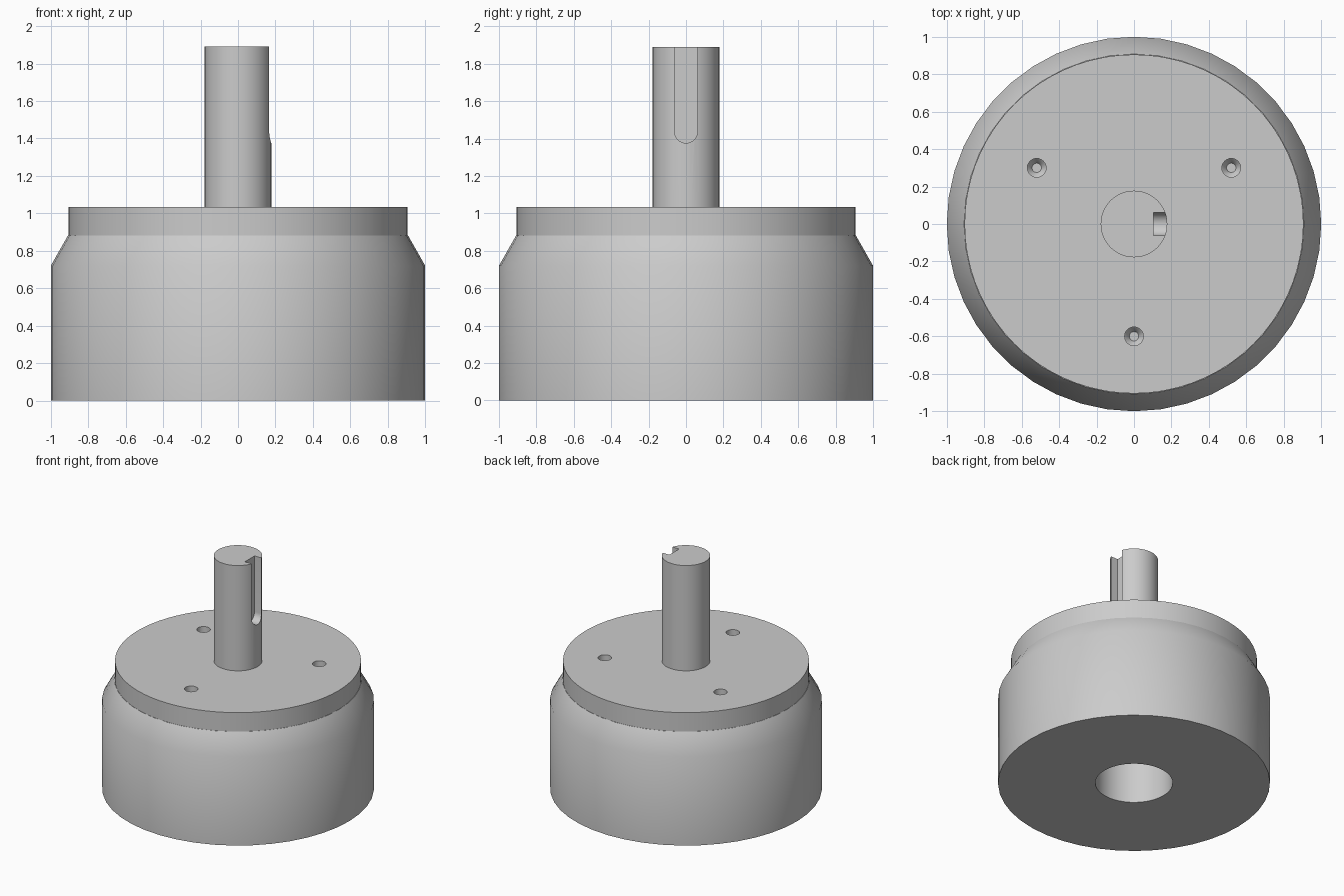
import bpy, bmesh, math
from mathutils import Matrix

cube = bpy.data.objects.get("Cube")
if cube:
    bpy.data.objects.remove(cube, do_unlink=True)

GREY = (0.6, 0.6, 0.6, 1.0)
steel = bpy.data.materials.new("grey_steel")
steel.use_nodes = True
steel.diffuse_color = GREY
steel.node_tree.nodes["Principled BSDF"].inputs["Base Color"].default_value = GREY


def link(name, bm):
    bmesh.ops.recalc_face_normals(bm, faces=bm.faces)
    mesh = bpy.data.meshes.new(name)
    bm.to_mesh(mesh)
    bm.free()
    mesh.materials.append(steel)
    obj = bpy.data.objects.new(name, mesh)
    bpy.context.collection.objects.link(obj)
    return obj


def lathe(name, profile, sides, location=(0, 0, 0)):
    """Spin an (r, z) profile that starts and ends on the axis."""
    bm = bmesh.new()
    verts = [bm.verts.new((r, 0, z)) for r, z in profile]
    edges = [bm.edges.new(pair) for pair in zip(verts, verts[1:])]
    bmesh.ops.spin(bm, geom=verts + edges, cent=(0, 0, 0), axis=(0, 0, 1),
                   angle=math.tau, steps=sides)
    bmesh.ops.remove_doubles(bm, verts=bm.verts, dist=0.0005)
    # merge the cap triangles into flat n-gons
    bmesh.ops.dissolve_limit(bm, angle_limit=0.01, verts=bm.verts, edges=bm.edges)
    obj = link(name, bm)
    obj.location = location
    return obj


def activate(obj):
    bpy.ops.object.select_all(action='DESELECT')
    obj.select_set(True)
    bpy.context.view_layer.objects.active = obj


def cut(obj, cutter):
    cutter.hide_render = True
    mod = obj.modifiers.new("cut", 'BOOLEAN')
    mod.operation = 'DIFFERENCE'
    mod.solver = 'EXACT'
    mod.object = cutter
    activate(obj)
    bpy.ops.object.modifier_apply(modifier=mod.name)
    bpy.data.objects.remove(cutter, do_unlink=True)


# Drum with a sloped shoulder and a blind bore underneath
body = lathe("body", [(0, 0.7), (0.285, 0.7), (0.285, 0), (1, 0),
                      (1, 0.72), (0.908, 0.882), (0, 0.882)], 44)

# Mounting plate with three tapered screw holes
TOP = 1.035
plate = lathe("mounting_plate", [(0, 0.84), (0.905, 0.84), (0.905, TOP), (0, TOP)], 72)
for i in range(3):
    a = math.radians(-90 + 120 * i)
    cut(plate, lathe("hole_cutter",
                     [(0, -0.12), (0.025, -0.12), (0.036, -0.1), (0.05, -0.085),
                      (0.05, 0.05), (0, 0.05)], 24,
                     (0.6 * math.cos(a), 0.6 * math.sin(a), TOP)))

# Output shaft
shaft = lathe("shaft", [(0, 0.95), (0.178, 0.95), (0.178, 1.89), (0, 1.89)], 48)

# Keyway: a slot with a round lower end, open at the top
HALF = 0.062
bm = bmesh.new()
outline = [(HALF * math.cos(t), 1.438 + HALF * math.sin(t))
           for t in (math.pi * (1 + i / 16) for i in range(17))]
outline += [(HALF, 2), (-HALF, 2)]
face = bm.faces.new([bm.verts.new((0.105, y, z)) for y, z in outline])
side = bmesh.ops.extrude_face_region(bm, geom=[face])["geom"]
bmesh.ops.translate(bm, vec=(0.2, 0, 0),
                    verts=[v for v in side if isinstance(v, bmesh.types.BMVert)])
cut(shaft, link("keyway_cutter", bm))

for obj in (body, plate, shaft):
    activate(obj)
    bpy.ops.object.shade_smooth_by_angle(angle=math.radians(30))
